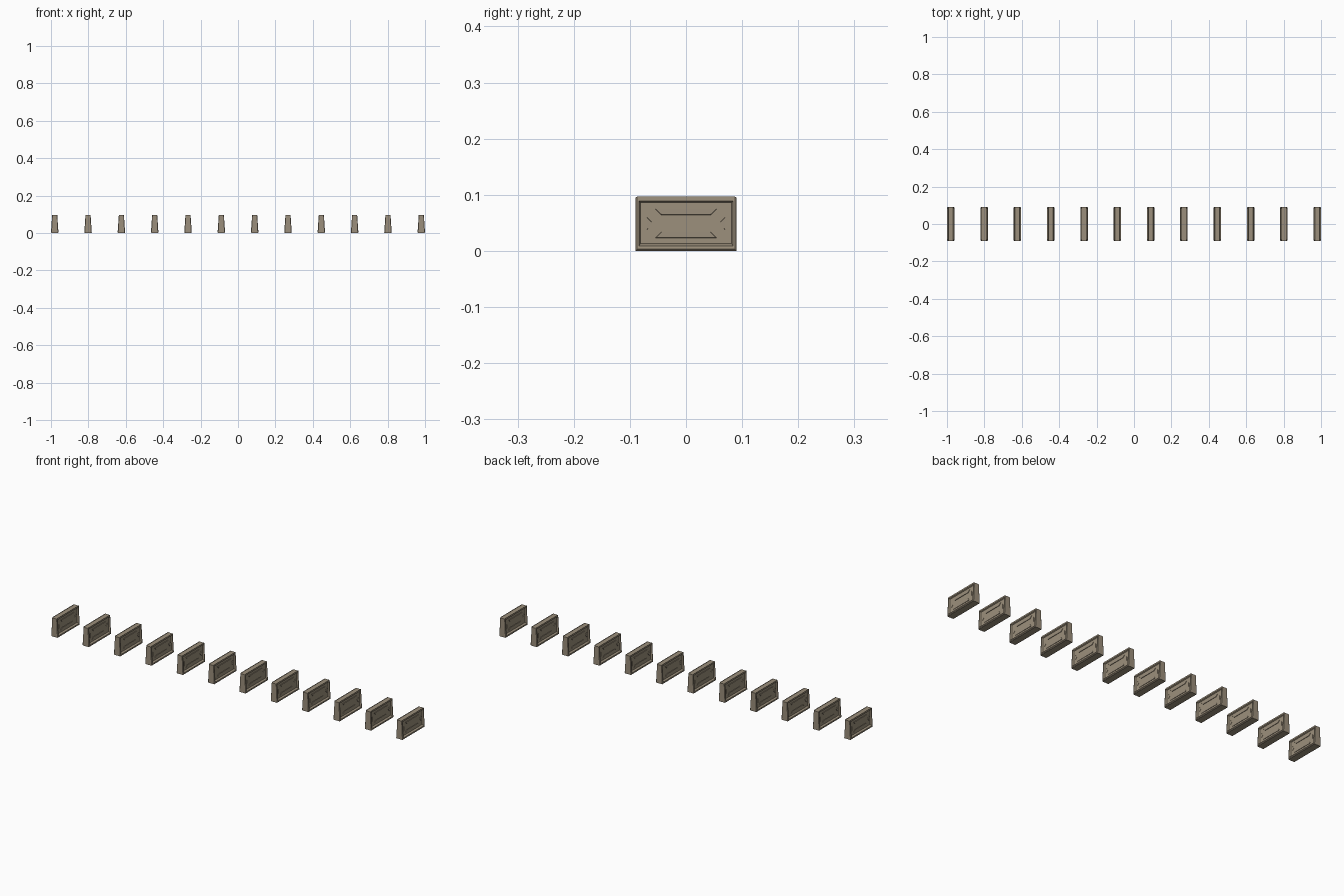
import bpy, bmesh

if "Cube" in bpy.data.objects:
    bpy.data.objects.remove(bpy.data.objects["Cube"])

def mat(name, c):
    m = bpy.data.materials.new(name)
    m.diffuse_color = (*c, 1)
    m.use_nodes = True
    m.node_tree.nodes["Principled BSDF"].inputs["Base Color"].default_value = m.diffuse_color
    return m

stone = mat("taupe stone", (0.33, 0.275, 0.20))

# concentric rings of one face: half y, low z, high z, half thickness low / high
RINGS = [(0.090, 0.000, 0.095, 0.0170, 0.0125),
         (0.087, 0.003, 0.097, 0.0200, 0.0135),
         (0.084, 0.009, 0.089, 0.0190, 0.0140),
         (0.081, 0.013, 0.086, 0.0100, 0.0090)]

# sunken ornaments: outlines in (y, z)
BAR = [(-0.056, 0.075), (0.056, 0.075), (0.045, 0.064), (-0.045, 0.064)]
TRI = [(-0.070, 0.037), (-0.070, 0.061), (-0.059, 0.049)]
ORNAMENTS = [BAR, [(y, 0.098 - z) for y, z in BAR], TRI, [(-y, z) for y, z in TRI]]

def panel_mesh():
    bm = bmesh.new()
    loops = {}
    for s in (-1, 1):
        for i, (hy, z0, z1, a, b) in enumerate(RINGS):
            loops[s, i] = [bm.verts.new(p) for p in (
                (s * a, -hy, z0), (s * a, hy, z0), (s * b, hy, z1), (s * b, -hy, z1))]
    order = [loops[-1, i] for i in (3, 2, 1, 0)] + [loops[1, i] for i in range(4)]
    for p, q in zip(order, order[1:]):
        for k in range(4):
            bm.faces.new((p[k], p[(k + 1) % 4], q[(k + 1) % 4], q[k]))
    bm.faces.new(order[0])
    bm.faces.new(order[-1])
    # raised bars and triangles on both faces
    for s in (-1, 1):
        for o in ORNAMENTS:
            cy = sum(p[0] for p in o) / len(o)
            cz = sum(p[1] for p in o) / len(o)
            lo = [bm.verts.new((s * 0.008, y, z)) for y, z in o]
            hi = [bm.verts.new((s * 0.0115, cy + (y - cy) * 0.96, cz + (z - cz) * 0.9)) for y, z in o]
            n = len(o)
            for k in range(n):
                bm.faces.new((lo[k], lo[(k + 1) % n], hi[(k + 1) % n], hi[k]))
            bm.faces.new(hi)
            bm.faces.new(lo)
    bmesh.ops.recalc_face_normals(bm, faces=bm.faces[:])
    me = bpy.data.meshes.new("panel_block")
    bm.to_mesh(me)
    bm.free()
    me.materials.append(stone)
    return me

# row of twelve identical blocks
mesh = panel_mesh()
for i in range(12):
    ob = bpy.data.objects.new(f"panel_block_{i + 1}", mesh)
    ob.location.x = -0.98 + i * 1.96 / 11
    bpy.context.collection.objects.link(ob)
